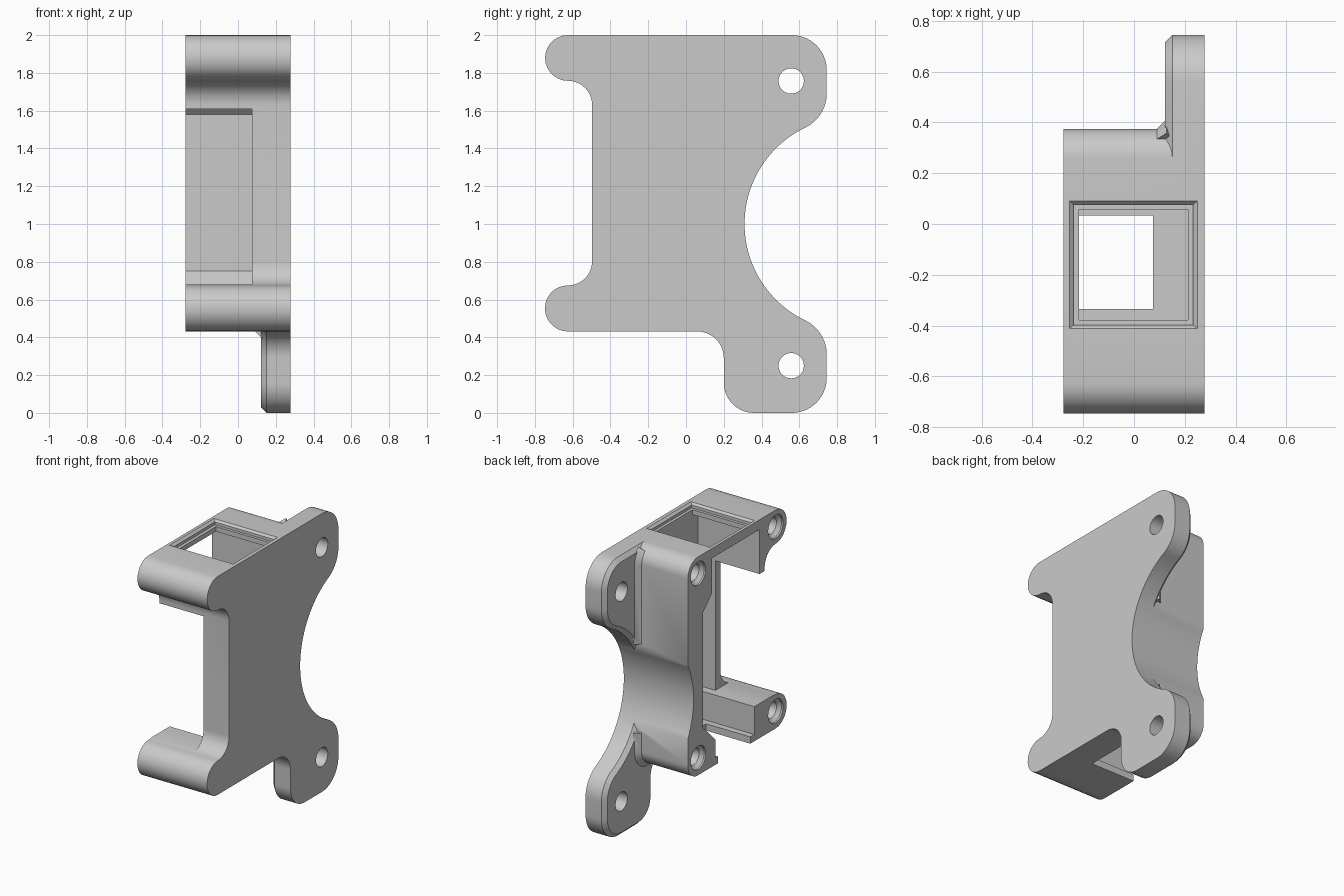
import bpy, bmesh
from math import cos, sin, radians

if "Cube" in bpy.data.objects:
    bpy.data.objects.remove(bpy.data.objects["Cube"])

grey = bpy.data.materials.new("light_grey")
grey.use_nodes = True
colour = (0.59, 0.59, 0.59, 1)
grey.diffuse_color = colour
grey.node_tree.nodes["Principled BSDF"].inputs["Base Color"].default_value = colour

X0, X1 = -0.277, 0.277   # outer side faces
INNER = 0.075            # edge of the front window and floor slot
DEEP = 0.213             # inner face of the side wall


def arc(y, z, r, a0, a1, n=14):
    steps = [radians(a0 + (a1 - a0) * i / n) for i in range(n + 1)]
    return [(y + r * cos(a), z + r * sin(a)) for a in steps]


def loft(name, rings):
    """Closed solid through rings of 3D points."""
    bm = bmesh.new()
    loops = [[bm.verts.new(p) for p in ring] for ring in rings]
    for a, b in zip(loops, loops[1:]):
        for i in range(len(a)):
            j = (i + 1) % len(a)
            bm.faces.new((a[i], a[j], b[j], b[i]))
    bm.faces.new(loops[0])
    bm.faces.new(loops[-1])
    bmesh.ops.recalc_face_normals(bm, faces=bm.faces)
    mesh = bpy.data.meshes.new(name)
    bm.to_mesh(mesh)
    bm.free()
    obj = bpy.data.objects.new(name, mesh)
    bpy.context.collection.objects.link(obj)
    mesh.materials.append(grey)
    return obj


def prism(name, pts, xa, xb):
    # Drop points that repeat where two arcs join
    clean = [p for p, q in zip(pts, pts[1:] + pts[:1])
             if abs(p[0] - q[0]) + abs(p[1] - q[1]) > 0.002]
    return loft(name, [[(x, y, z) for y, z in clean] for x in (xa, xb)])


def rect(xa, xb, ya, yb, z):
    return [(xa, ya, z), (xb, ya, z), (xb, yb, z), (xa, yb, z)]


def combine(target, other, operation):
    mod = target.modifiers.new("cut", "BOOLEAN")
    mod.operation = operation
    mod.solver = "EXACT"
    mod.object = other
    bpy.context.view_layer.objects.active = target
    bpy.ops.object.modifier_apply(modifier=mod.name)
    bpy.data.objects.remove(other)


# Concave back, shared by housing and ears
hollow = arc(0.876, 1, 0.566, 207.7, 152.3, 24)

# Deep housing with two rounded front lugs and a concave back
housing = prism("bracket_housing",
                arc(-0.625, 1.879, 0.121, 90, 270) + arc(-0.625, 1.63, 0.128, 90, 0)
                + arc(-0.625, 0.803, 0.128, 0, -90) + arc(-0.625, 0.553, 0.122, 90, 270)
                + arc(0.26, 0.546, 0.115, 270, 360) + hollow
                + arc(0.26, 1.885, 0.115, 0, 90), X0, X1)

# Side plate with two mounting ears
plate = prism("side_plate", [(0, 2), (0, 0.431)]
              + arc(0.06, 0.291, 0.14, 90, 0) + arc(0.36, 0.16, 0.16, 180, 270)
              + arc(0.56, 0.185, 0.185, 270, 360) + arc(0.545, 0.309, 0.2, 0, 64.4)
              + arc(0.876, 1, 0.566, 244.4, 207.7) + hollow
              + arc(0.876, 1, 0.566, 152.3, 115.6)
              + arc(0.545, 1.691, 0.2, -64.4, 0) + arc(0.56, 1.815, 0.185, 0, 90), 0.123, X1)

# Chamfer the inner rim of the plate
bm = bmesh.new()
bm.from_mesh(plate.data)
rim = [e for e in bm.edges if all(v.co.x < 0.13 for v in e.verts)]
bmesh.ops.bevel(bm, geom=rim, offset=0.028, segments=1, affect="EDGES")
bm.to_mesh(plate.data)
bm.free()
combine(housing, plate, "UNION")


# Chamfered webs where the ears meet the housing, following its rounded corners
def web_path(r, upper):
    if upper:
        return [(0.26 + r, 1.32)] + arc(0.26, 1.885, r, 0, 50, 8)
    return [(0.26 + r, 0.68)] + arc(0.26, 0.546, r, 0, -90) + [(0.18, 0.546 - r)]


for upper in (True, False):
    rails = [[(x, y, z) for y, z in web_path(r, upper)]
             for x, r in ((0.085, 0.11), (0.128, 0.153), (0.16, 0.1))]
    combine(housing, loft("ear_web", list(zip(*rails))), "UNION")

# Main cavity, open to one side, with sloped back wall ends
cavity = prism("cavity_cutter", [
    (-0.44, 0.68), (-0.38, 0.68), (-0.38, 0.48), (0.06, 0.48), (0.06, 0.61),
    (0.2, 0.75), (0.2, 1.58), (0.1, 1.68), (0.1, 1.93), (-0.44, 1.93)], -0.4, DEEP)
combine(housing, cavity, "DIFFERENCE")

# Front window, floor slot, square socket in the top and its chamfered rim
for rings in (
    [rect(-0.4, INNER, -0.8, -0.4, z) for z in (0.68, 1.61)],
    [rect(-0.4, INNER, -0.335, 0.033, z) for z in (0.3, 0.6)],
    [rect(-0.216, DEEP, -0.378, 0.057, z) for z in (1.8, 2.1)],
    [rect(-0.238, 0.233, -0.398, 0.077, 1.965), rect(-0.238, 0.233, -0.398, 0.077, 1.985),
     rect(-0.255, 0.25, -0.412, 0.091, 2.0), rect(-0.255, 0.25, -0.412, 0.091, 2.1)],
):
    combine(housing, loft("opening_cutter", rings), "DIFFERENCE")

# Through holes in the ears
for z in (0.25, 1.757):
    combine(housing, prism("ear_hole_cutter", arc(0.557, z, 0.067, 0, 350, 35), 0, 0.5),
            "DIFFERENCE")

# Countersunk blind screw holes on the open side
for y in (-0.622, 0.257):
    for z in (0.555, 1.88):
        rings = [[(x, py, pz) for py, pz in arc(y, z, r, 0, 345, 23)]
                 for x, r in ((-0.3, 0.085), (-0.265, 0.085), (-0.24, 0.062), (0.05, 0.062))]
        combine(housing, loft("screw_hole_cutter", rings), "DIFFERENCE")

bpy.ops.object.select_all(action="DESELECT")
housing.select_set(True)
bpy.context.view_layer.objects.active = housing
bpy.ops.object.shade_smooth_by_angle(angle=radians(30))
